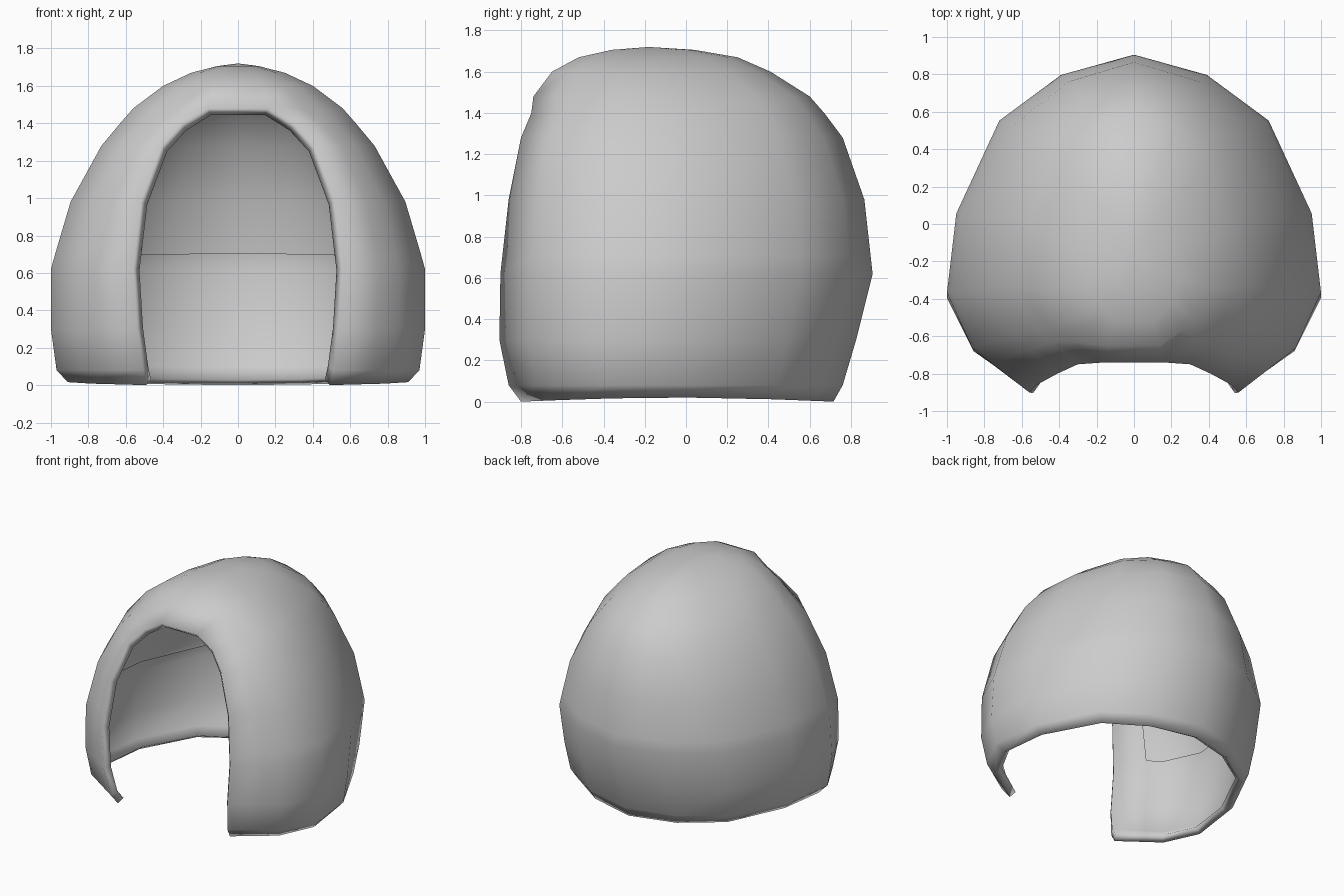
import bpy, bmesh, math

default = bpy.data.objects.get("Cube")
if default:
    bpy.data.objects.remove(default, do_unlink=True)

# One plain grey for the whole shell
grey = bpy.data.materials.new("plain_grey")
grey.use_nodes = True
colour = (0.6, 0.6, 0.6, 1)
grey.diffuse_color = colour
grey.node_tree.nodes["Principled BSDF"].inputs["Base Color"].default_value = colour

# Rows from the hem to the crown: height, half width, front y, back y, opening half width
rows = [
    (0.00, 0.91, -0.80, 0.715, 0.49),
    (0.08, 0.97, -0.86, 0.76, 0.51),
    (0.30, 1.00, -0.905, 0.825, 0.54),
    (0.62, 1.00, -0.90, 0.905, 0.56),
    (0.71, 0.975, -0.89, 0.895, 0.55),
    (0.98, 0.895, -0.86, 0.865, 0.52),
    (1.28, 0.73, -0.80, 0.76, 0.41),
    (1.40, 0.63, -0.75, 0.67, 0.30),
    (1.48, 0.56, -0.74, 0.60, 0.16),
    (1.60, 0.40, -0.65, 0.41, 0.14),
    (1.67, 0.25, -0.52, 0.25, 0.10),
    (1.706, 0.11, -0.36, 0.04, 0.05),
]
OPENING_TOP = 8
LINING_TOP = 4
WALL = 0.055
front_steps = [0, 0.44, 0.69, 1]      # opening edge to widest point
back_steps = [0.95, 0.72, 0.39, 0]    # widest point to centre back
depths = [0, 0.083, 0.13, 0.295, 0.53, 0.805, 0.94, 1]


def outline(z, width, front, back, opening):
    """Points of one row, from the left opening edge round the back to the right."""
    xs = [opening + (width - opening) * s for s in front_steps]
    xs += [width * s for s in back_steps]
    lift = 0.02 if z < 0.05 else 0
    half = [(x, front + (back - front) * d, z + lift * math.sin(math.pi * d))
            for x, d in zip(xs, depths)]
    return half + [(-x, y, h) for x, y, h in reversed(half[:-1])]


# Outer shell: open at the front below the brow, closed above it
bm = bmesh.new()
rings = [[bm.verts.new(p) for p in outline(*row)] for row in rows]
count = len(rings[0])
lined = []
for i, (low, high) in enumerate(zip(rings, rings[1:])):
    for j in range(count if i >= OPENING_TOP else count - 1):
        k = (j + 1) % count
        face = bm.faces.new((low[j], low[k], high[k], high[j]))
        beside_opening = i <= OPENING_TOP and j in (0, count - 2, count - 1)
        if i < LINING_TOP or beside_opening:
            lined.append(face)

# Crown
crown = bm.verts.new((0, -0.18, 1.72))
last = rings[-1]
for j, v in enumerate(last):
    bm.faces.new((v, last[(j + 1) % count], crown))
bm.normal_update()

# Lining: a low band inside the wall and a strip round the opening
edge_loops = [e.link_loops[0] for e in bm.edges if e.is_boundary]
inner = {}
for v in {v for face in lined for v in face.verts}:
    inner[v] = bm.verts.new(v.co - v.normal * WALL * v.calc_shell_factor())
for face in lined:
    bm.faces.new([inner[v] for v in reversed(face.verts)])

# Rim joining the lining to the outer shell
for loop in edge_loops:
    a, b = loop.vert, loop.link_loop_next.vert
    bm.faces.new((b, a, inner[a], inner[b]))
for face in bm.faces:
    face.smooth = True

mesh = bpy.data.meshes.new("hood_shell")
bm.to_mesh(mesh)
bm.free()
mesh.materials.append(grey)
shell = bpy.data.objects.new("hood_shell", mesh)
bpy.context.collection.objects.link(shell)
